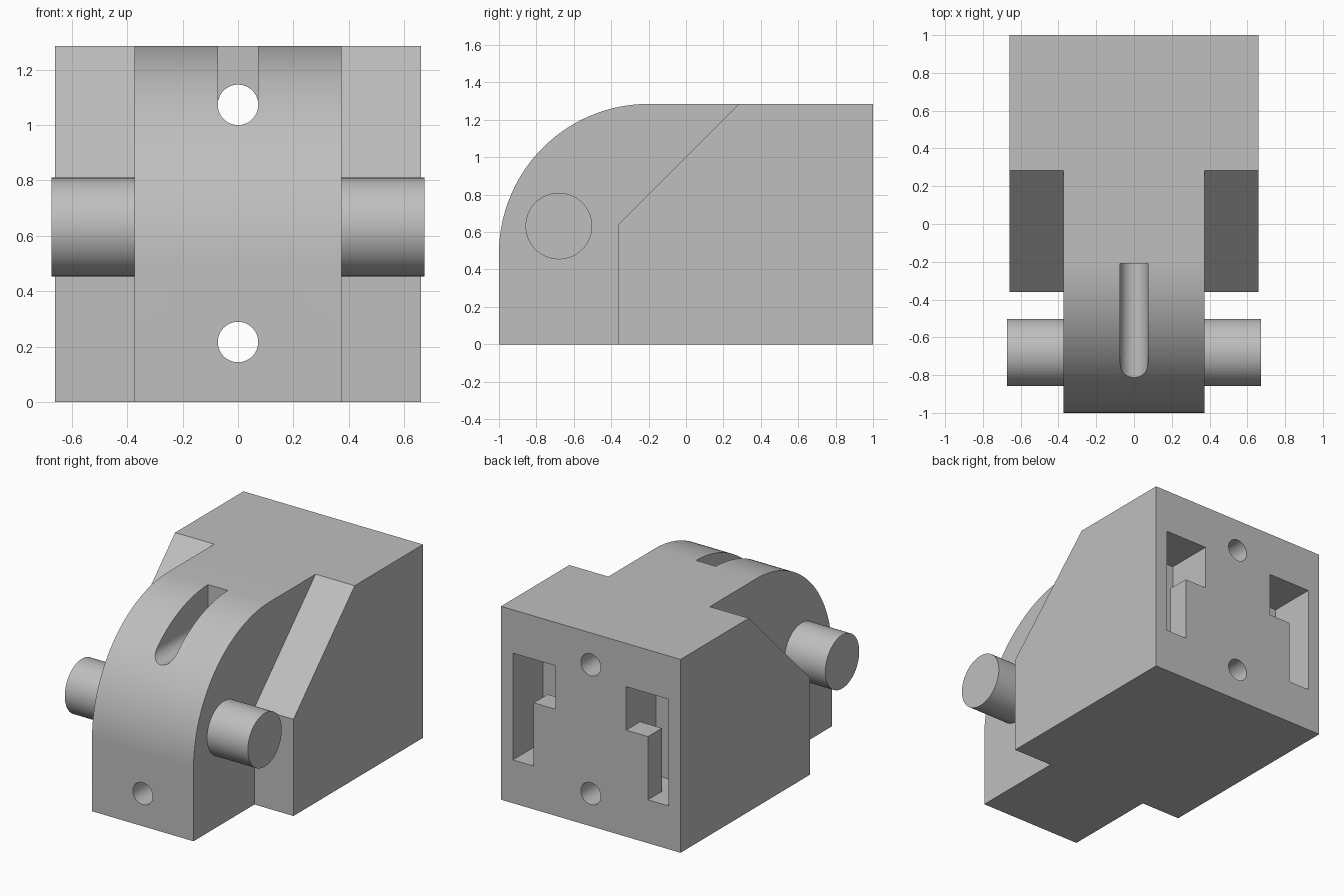
import bpy, bmesh
from math import cos, sin, pi, radians

cube = bpy.data.objects.get("Cube")
if cube:
    bpy.data.objects.remove(cube, do_unlink=True)

GREY = (0.52, 0.52, 0.52, 1)
grey = bpy.data.materials.new("plain_grey")
grey.use_nodes = True
grey.diffuse_color = GREY
grey.node_tree.nodes["Principled BSDF"].inputs["Base Color"].default_value = GREY

TOP, HALF, TONGUE = 1.285, 0.66, 0.373
BORE = 0.073


def prism(name, outline, axis, start, end):
    """Extrude an outline along x (points are y, z) or along y (points are x, z)."""
    bm = bmesh.new()
    place = (lambda p: (start, p[0], p[1])) if axis == "x" else (lambda p: (p[0], start, p[1]))
    face = bm.faces.new([bm.verts.new(place(p)) for p in outline])
    new = bmesh.ops.extrude_face_region(bm, geom=[face])["geom"]
    step = (end - start, 0, 0) if axis == "x" else (0, end - start, 0)
    bmesh.ops.translate(bm, vec=step, verts=[v for v in new if isinstance(v, bmesh.types.BMVert)])
    bmesh.ops.recalc_face_normals(bm, faces=bm.faces)
    mesh = bpy.data.meshes.new(name)
    bm.to_mesh(mesh)
    bm.free()
    mesh.materials.append(grey)
    obj = bpy.data.objects.new(name, mesh)
    bpy.context.collection.objects.link(obj)
    return obj


def arc(cx, cz, r, a0, a1, n):
    return [(cx + r * cos(radians(a0 + (a1 - a0) * i / n)),
             cz + r * sin(radians(a0 + (a1 - a0) * i / n))) for i in range(n + 1)]


def circle(cx, cz, r, n=48):
    return arc(cx, cz, r, 0, 360, n)[:-1]


def rect(a0, a1, z0, z1):
    return [(a0, z0), (a1, z0), (a1, z1), (a0, z1)]


def activate(obj):
    bpy.ops.object.select_all(action="DESELECT")
    obj.select_set(True)
    bpy.context.view_layer.objects.active = obj


def cut(target, cutter):
    cutter.hide_render = True
    mod = target.modifiers.new("cut", "BOOLEAN")
    mod.operation, mod.solver, mod.object = "DIFFERENCE", "EXACT", cutter
    activate(target)
    bpy.ops.object.modifier_apply(modifier=mod.name)
    bpy.data.objects.remove(cutter, do_unlink=True)


# Block with a rounded upper front edge
profile = [(1, 0), (1, TOP)] + arc(-0.2, TOP - 0.8, 0.8, 90, 180, 40) + [(-1, 0)]
body = prism("body", profile, "x", -HALF, HALF)

for side in (1, -1):
    # Sloped shoulder beside the central tongue
    shoulder = [(-1.2, -0.2), (-0.36, -0.2), (-0.36, 0.643), (0.483, 1.485), (-1.2, 1.485)]
    cut(body, prism("shoulder_cutter", shoulder, "x", side * TONGUE, side * 0.9))

    # Hook-shaped rear opening, with a recess behind its lip
    hook = [(0.572, 0.288), (0.572, 0.997), (0.26, 0.997), (0.26, 0.708), (0.42, 0.708), (0.42, 0.288)]
    cut(body, prism("hook_cutter", [(side * x, z) for x, z in hook], "y", 0.685, 1.2))
    recess = rect(side * 0.26, side * 0.5, 0.288, 0.8)
    cut(body, prism("recess_cutter", recess, "y", 0.685, 0.853))

# Through bores, and the slot that opens the upper one at the front
for z in (0.217, 1.073):
    cut(body, prism("bore_cutter", circle(0, z, BORE), "y", -1.2, 1.2))
cut(body, prism("slot_cutter", rect(-BORE, BORE, 1.073, 1.5), "y", -1.2, -0.21))

# Pivot pins
pins = [prism(name, circle(-0.68, 0.632, 0.178, 64), "x", side * (TONGUE - 0.01), side * 0.673)
        for name, side in (("left_pin", 1), ("right_pin", -1))]

for obj in [body] + pins:
    activate(obj)
    bpy.ops.object.shade_smooth_by_angle(angle=radians(25))
